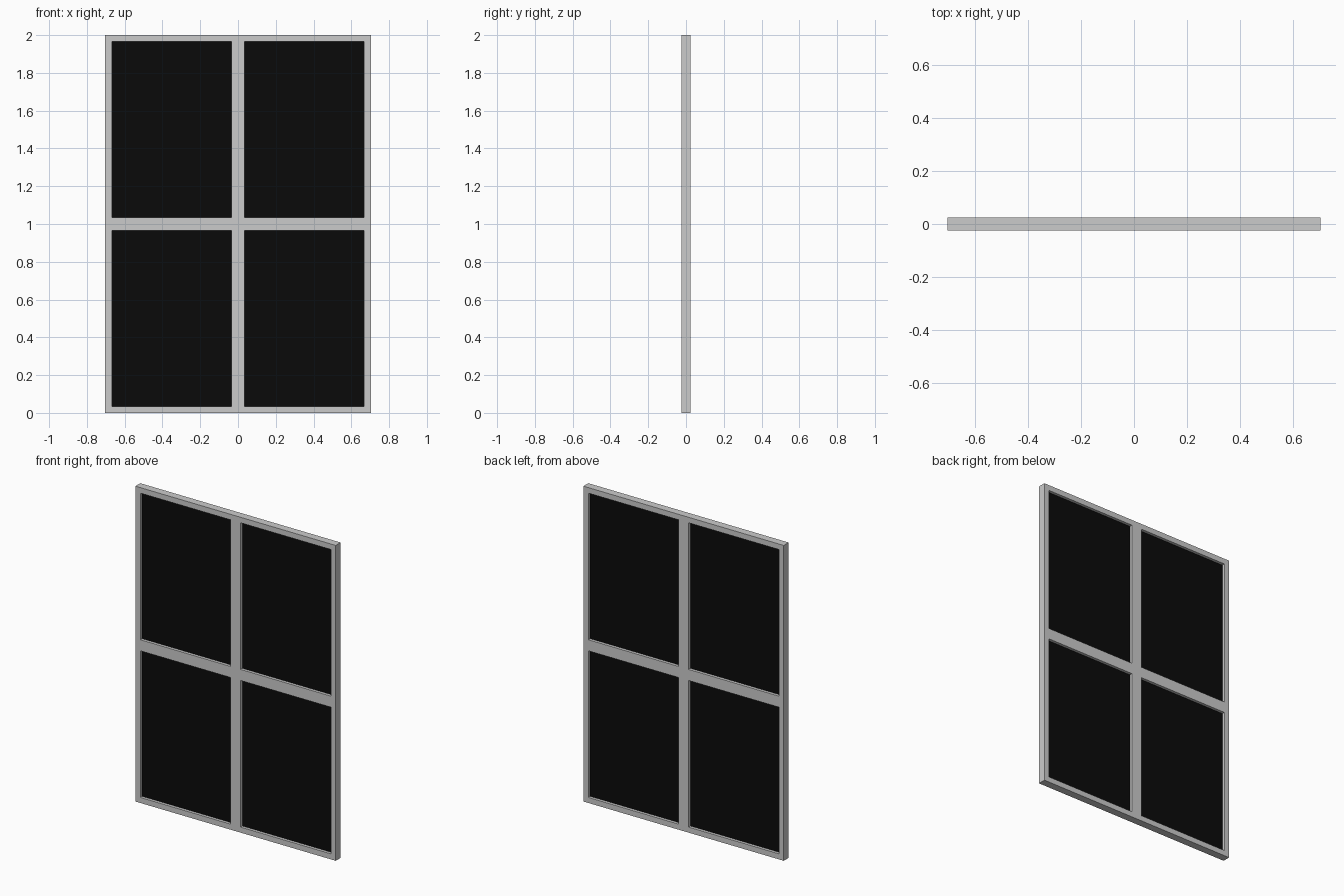
import bpy, bmesh

if "Cube" in bpy.data.objects:
    bpy.data.objects.remove(bpy.data.objects["Cube"])

W, B, D = 0.703, 0.035, 0.049          # half width, border width, frame depth
PANE = 0.012                           # pane thickness
XS = [-W, -W + B, -B, B, W - B, W]
ZS = [0, B, 1 - B, 1 + B, 2 - B, 2]


def panel(name, xs, zs, depth, keep, material=None):
    """Flat grid in the xz plane, thickened evenly about y = 0."""
    bm = bmesh.new()
    v = [[bm.verts.new((x, 0, z)) for z in zs] for x in xs]
    for i in range(len(xs) - 1):
        for j in range(len(zs) - 1):
            if keep(i, j):
                bm.faces.new((v[i][j], v[i + 1][j], v[i + 1][j + 1], v[i][j + 1]))
    mesh = bpy.data.meshes.new(name)
    bm.to_mesh(mesh)
    bm.free()
    obj = bpy.data.objects.new(name, mesh)
    bpy.context.collection.objects.link(obj)
    mod = obj.modifiers.new("thickness", 'SOLIDIFY')
    mod.thickness = depth
    mod.offset = 0
    if material:
        mesh.materials.append(material)
    return obj


# Frame with four openings
panel("window_frame", XS, ZS, D, lambda i, j: not (i % 2 and j % 2))

# Dark panes recessed on both sides
dark = bpy.data.materials.new("dark_glass")
dark.diffuse_color = (0.003, 0.003, 0.003, 1)
dark.use_nodes = True
dark.node_tree.nodes["Principled BSDF"].inputs["Base Color"].default_value = dark.diffuse_color
for i, side in ((1, "left"), (3, "right")):
    for j, level in ((1, "lower"), (3, "upper")):
        panel(f"pane_{level}_{side}", XS[i:i + 2], ZS[j:j + 2], PANE,
              lambda a, b: True, dark)
